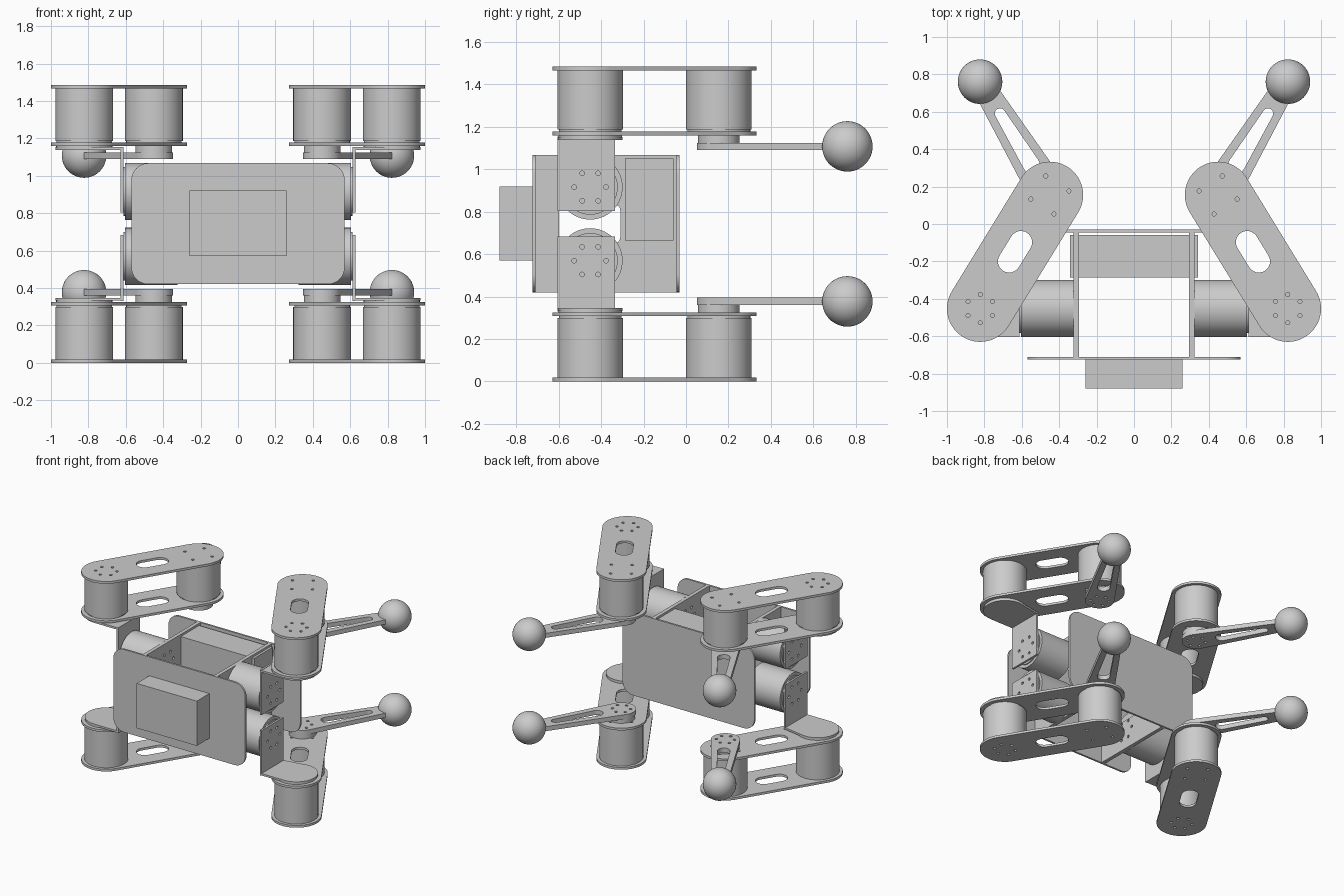
import bpy, bmesh, math
from math import cos, sin, pi
from mathutils import Matrix, Vector

if "Cube" in bpy.data.objects:
    bpy.data.objects.remove(bpy.data.objects["Cube"])

MID = 0.7425                      # height of the up/down mirror plane
HIP, KNEE, FOOT = (0.822, -0.452), (0.45, 0.155), (0.823, 0.765)
ABZ = 0.916                       # height of the sideways hip motors

grey = bpy.data.materials.new("light grey")
grey.diffuse_color = (0.6, 0.6, 0.6, 1)
grey.use_nodes = True
grey.node_tree.nodes["Principled BSDF"].inputs["Base Color"].default_value = grey.diffuse_color

# local (u, v, w) -> world, with w as the thickness direction
AXES = {
    'x': Matrix(((0, 0, 1, 0), (1, 0, 0, 0), (0, 1, 0, 0), (0, 0, 0, 1))),
    'y': Matrix(((1, 0, 0, 0), (0, 0, 1, 0), (0, 1, 0, 0), (0, 0, 0, 1))),
    'z': Matrix.Identity(4),
}


def finish(name, bm, mirror=""):
    """Turn a bmesh in world coordinates into an object, mirrored on the given axes."""
    bmesh.ops.remove_doubles(bm, verts=bm.verts, dist=1e-5)
    bmesh.ops.recalc_face_normals(bm, faces=bm.faces)
    bmesh.ops.translate(bm, verts=bm.verts, vec=(0, 0, -MID))
    me = bpy.data.meshes.new(name)
    bm.to_mesh(me)
    bm.free()
    for p in me.polygons:
        p.use_smooth = True
        p.material_index = 0
    me.set_sharp_from_angle(angle=math.radians(30))
    me.materials.clear()
    me.materials.append(grey)
    ob = bpy.data.objects.new(name, me)
    ob.location.z = MID
    bpy.context.collection.objects.link(ob)
    if mirror:
        m = ob.modifiers.new("mirror", 'MIRROR')
        m.use_axis = ('x' in mirror, False, 'z' in mirror)
        m.use_mirror_merge = False
    return ob


def capsule(c1, r1, c2, r2, n=24):
    """Outline around two circles."""
    d = Vector(c2) - Vector(c1)
    a, t = math.atan2(d.y, d.x), math.acos((r1 - r2) / d.length)
    pts = []
    for c, r, s, e in ((c1, r1, a + t, a + 2 * pi - t), (c2, r2, a - t, a + t)):
        pts += [(c[0] + r * cos(s + (e - s) * i / n), c[1] + r * sin(s + (e - s) * i / n))
                for i in range(n + 1)]
    return pts


def circle(c, r, n=12):
    return [(c[0] + r * cos(2 * pi * i / n), c[1] + r * sin(2 * pi * i / n)) for i in range(n)]


def ring(c, r, n, start, hole=0.011):
    """Ring of small bolt holes."""
    return [circle((c[0] + r * cos(start + 2 * pi * i / n), c[1] + r * sin(start + 2 * pi * i / n)), hole)
            for i in range(n)]


def rounded(u0, u1, v0, v1, r, n=8):
    pts = []
    for k, (u, v) in enumerate(((u1 - r, v1 - r), (u0 + r, v1 - r), (u0 + r, v0 + r), (u1 - r, v0 + r))):
        pts += [(u + r * cos(pi / 2 * (k + i / n)), v + r * sin(pi / 2 * (k + i / n))) for i in range(n + 1)]
    return pts


def plate(name, outlines, w0, w1, axis='z', mirror=""):
    """Flat plate from an outline plus hole outlines."""
    cu = bpy.data.curves.new(name, 'CURVE')
    cu.dimensions, cu.fill_mode, cu.extrude = '2D', 'BOTH', (w1 - w0) / 2
    for pts in outlines:
        sp = cu.splines.new('POLY')
        sp.points.add(len(pts) - 1)
        for p, q in zip(sp.points, pts):
            p.co = (q[0], q[1], 0, 1)
        sp.use_cyclic_u = True
    tmp = bpy.data.objects.new("tmp", cu)
    bpy.context.collection.objects.link(tmp)
    dg = bpy.context.evaluated_depsgraph_get()
    me = bpy.data.meshes.new_from_object(tmp.evaluated_get(dg))
    bm = bmesh.new()
    bm.from_mesh(me)
    bpy.data.objects.remove(tmp)
    bpy.data.curves.remove(cu)
    bpy.data.meshes.remove(me)
    bmesh.ops.transform(bm, verts=bm.verts, matrix=AXES[axis] @ Matrix.Translation((0, 0, (w0 + w1) / 2)))
    return finish(name, bm, mirror)


def cylinder(name, c, r, w0, w1, axis='z', mirror="xz"):
    bm = bmesh.new()
    bmesh.ops.create_cone(bm, cap_ends=True, segments=64, radius1=r, radius2=r, depth=w1 - w0,
                          matrix=AXES[axis] @ Matrix.Translation((c[0], c[1], (w0 + w1) / 2)))
    return finish(name, bm, mirror)


def box(name, x, y, z):
    bm = bmesh.new()
    mat = Matrix.Translation([(a + b) / 2 for a, b in (x, y, z)]) @ Matrix.Diagonal(
        [b - a for a, b in (x, y, z)] + [1])
    bmesh.ops.create_cube(bm, size=1, matrix=mat)
    return finish(name, bm)


# body frame
body = rounded(-0.57, 0.57, 0.42, 1.067, 0.09)
plate("front_plate", [body], -0.725, -0.71, 'y')
plate("back_plate", [body], -0.045, -0.03, 'y')
plate("side_plate", [[(-0.71, 0.42), (-0.045, 0.42), (-0.045, 1.067), (-0.71, 1.067)],
                     rounded(-0.6, -0.31, 0.65, 0.835, 0.03)]
      + ring((-0.452, ABZ), 0.075, 6, 0) + ring((-0.452, 2 * MID - ABZ), 0.075, 6, 0),
      0.294, 0.323, 'x', "x")
box("front_box", (-0.26, 0.26), (-0.88, -0.725), (0.57, 0.92))
box("battery", (-0.342, 0.342), (-0.287, -0.06), (0.665, 1.05))

# sideways hip motors
cylinder("hip_side_motor", (-0.452, ABZ), 0.153, 0.323, 0.604, 'x')
cylinder("hip_side_motor_disc", (-0.452, ABZ), 0.13, 0.604, 0.612, 'x')

# bracket joining the two hip motors
plate("bracket_upright", [[(-0.605, 0.803), (-0.335, 0.803), (-0.335, 1.155), (-0.605, 1.155)]]
      + ring((-0.452, ABZ), 0.075, 6, 0), 0.612, 0.627, 'x', "xz")
arc = [(HIP[0] + 0.153 * cos(math.radians(a)), HIP[1] + 0.153 * sin(math.radians(a)))
       for a in range(-90, 102, 6)]
plate("bracket_shelf", [[(0.612, -0.605)] + arc + [(0.612, -0.335)]], 1.138, 1.153, 'z', "xz")
cylinder("bracket_disc", HIP, 0.15, 1.153, 1.16)

# upper leg: two plates with a motor at each end
mid = ((HIP[0] + KNEE[0]) / 2, (HIP[1] + KNEE[1]) / 2)
along = (Vector(KNEE) - Vector(HIP)).normalized() * 0.06
slot = capsule((mid[0] - along.x, mid[1] - along.y), 0.06, (mid[0] + along.x, mid[1] + along.y), 0.06, 12)
leg = [capsule(HIP, 0.178, KNEE, 0.178, 32), slot]
leg += ring(HIP, 0.075, 6, pi / 2) + ring(KNEE, 0.104, 4, math.radians(78))
plate("upper_leg_outer_plate", leg, 1.467, 1.485, 'z', "xz")
plate("upper_leg_inner_plate", leg, 1.16, 1.178, 'z', "xz")
for part, c in (("hip", HIP), ("knee", KNEE)):
    cylinder(part + "_motor", c, 0.155, 1.187, 1.467)
    cylinder(part + "_motor_base", c, 0.148, 1.178, 1.187)

# lower leg with tapered slot and ball foot
cylinder("knee_disc", KNEE, 0.098, 1.125, 1.16)
k, f = Vector(KNEE), Vector(FOOT)
d = (f - k).normalized()
plate("lower_leg", [capsule(KNEE, 0.104, FOOT, 0.058),
                    capsule(k + d * 0.19, 0.045, f - d * 0.205, 0.028, 12)]
      + ring(KNEE, 0.065, 6, pi / 2), 1.09, 1.125, 'z', "xz")
bm = bmesh.new()
bmesh.ops.create_uvsphere(bm, u_segments=48, v_segments=24, radius=0.119,
                          matrix=Matrix.Translation((FOOT[0], 0.761, 1.108)))
finish("ball_foot", bm, "xz")
